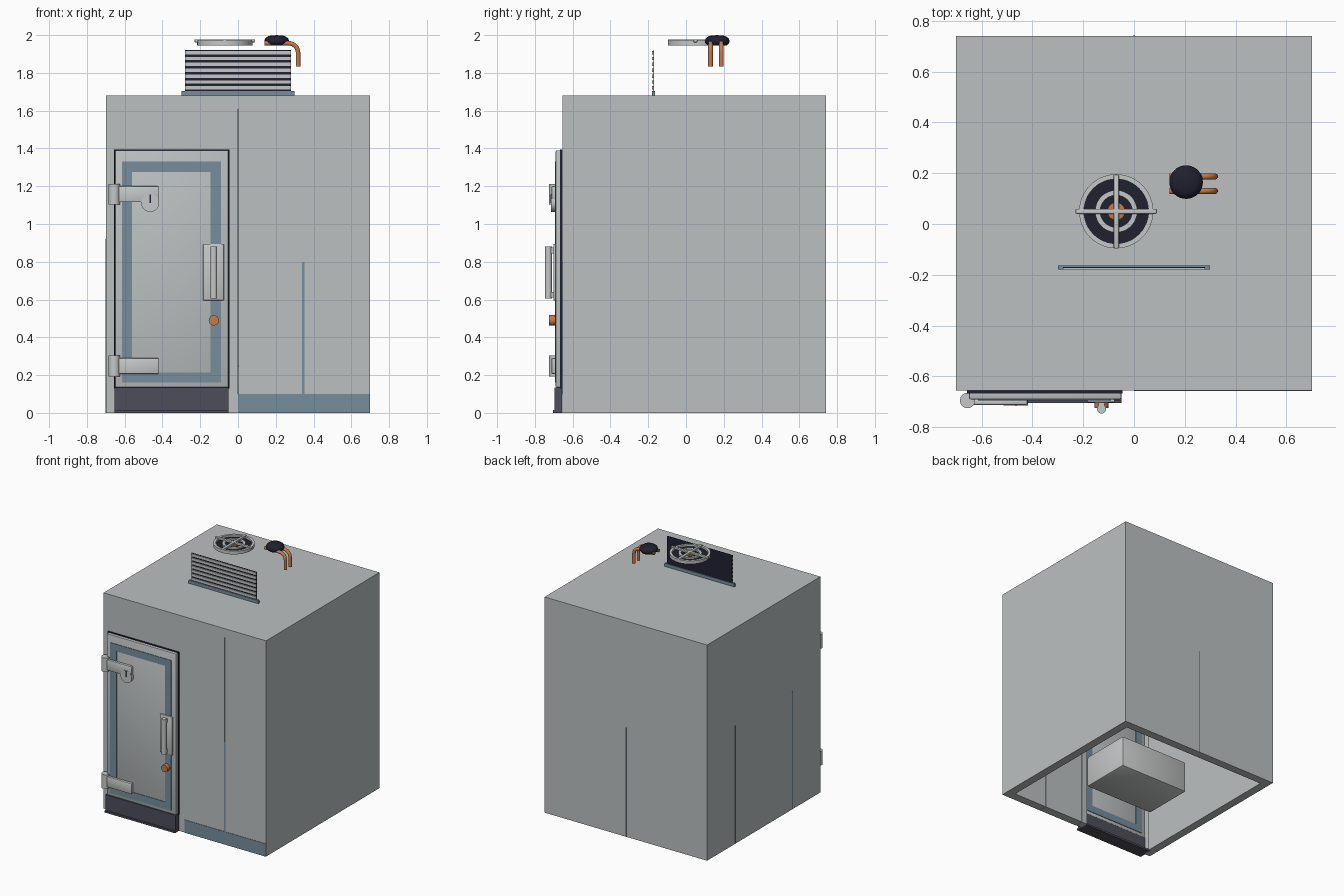
import bpy, bmesh, math
from mathutils import Vector

cube = bpy.data.objects.get("Cube")
if cube:
    bpy.data.objects.remove(cube)


def material(name, r, g, b):
    m = bpy.data.materials.new(name)
    m.use_nodes = True
    m.diffuse_color = (r, g, b, 1)
    m.node_tree.nodes["Principled BSDF"].inputs["Base Color"].default_value = (r, g, b, 1)
    return m


PANEL = material("panel grey", 0.50, 0.53, 0.53)
METAL = material("light metal", 0.56, 0.58, 0.58)
BLUE = material("slate blue", 0.18, 0.27, 0.33)
RUBBER = material("dark rubber", 0.075, 0.075, 0.10)
BLACK = material("blue black", 0.014, 0.015, 0.028)
COPPER = material("copper", 0.56, 0.20, 0.07)


def finish(name, bm, mat, smooth=False):
    me = bpy.data.meshes.new(name)
    bmesh.ops.recalc_face_normals(bm, faces=bm.faces)
    bm.to_mesh(me)
    bm.free()
    ob = bpy.data.objects.new(name, me)
    bpy.context.collection.objects.link(ob)
    me.materials.append(mat)
    if smooth:
        bpy.ops.object.select_all(action='DESELECT')
        ob.select_set(True)
        bpy.context.view_layer.objects.active = ob
        bpy.ops.object.shade_smooth_by_angle(angle=math.radians(40))
    return ob


def add_box(bm, x, y, z):
    vs = bmesh.ops.create_cube(bm, size=1)["verts"]
    for v in vs:
        v.co = [(a + b) / 2 + c * (b - a) for (a, b), c in zip((x, y, z), v.co)]


def box(name, x, y, z, mat, bevel=0):
    bm = bmesh.new()
    add_box(bm, x, y, z)
    if bevel:
        bmesh.ops.bevel(bm, geom=bm.edges[:], offset=bevel, segments=2,
                        profile=0.5, affect='EDGES')
    return finish(name, bm, mat, bool(bevel))


def frame(name, x, y, z, w, mat):
    """Rectangular border of width w standing in the xz plane."""
    bm = bmesh.new()
    for a, b in ((x[0], x[0] + w), (x[1] - w, x[1])):
        add_box(bm, (a, b), y, z)
    for a, b in ((z[0], z[0] + w), (z[1] - w, z[1])):
        add_box(bm, (x[0] + w, x[1] - w), y, (a, b))
    return finish(name, bm, mat)


def lathe(name, profile, centre, mat, axis='Z', steps=40):
    """Spin (radius, height) points around an axis through centre."""
    bm = bmesh.new()
    vs = [bm.verts.new((r, 0, h)) for r, h in profile]
    es = [bm.edges.new(p) for p in zip(vs, vs[1:])]
    bmesh.ops.spin(bm, geom=vs + es, cent=(0, 0, 0), axis=(0, 0, 1),
                   angle=math.tau, steps=steps)
    bmesh.ops.remove_doubles(bm, verts=bm.verts, dist=1e-5)
    for v in bm.verts:
        x, y, z = v.co
        v.co = Vector(centre) + (Vector((x, -z, y)) if axis == 'Y' else v.co)
    return finish(name, bm, mat, True)


def cylinder(name, r, h, centre, mat, axis='Z'):
    return lathe(name, [(0, 0), (r, 0), (r, h), (0, h)], centre, mat, axis)


def ring(name, r0, r1, h, centre):
    return lathe(name, [(r0, 0), (r1, 0), (r1, h), (r0, h), (r0, 0)], centre, METAL, 'Z', 48)


# Insulated walls with an open floor, and the roof slab
X, YF, YB, T, H = 0.70, -0.655, 0.74, 0.065, 1.61
front = (YF, YF + T)
DX, DTOP = (-0.65, -0.05), 1.385
box("front_wall_left_jamb", (-X, DX[0]), front, (0, H), PANEL)
box("front_wall_right_jamb", (DX[1], 0), front, (0, H), PANEL)
box("front_wall_lintel", DX, front, (DTOP, H), PANEL)
box("front_wall_middle_panel", (0.002, 0.343), front, (0, H), PANEL)
box("front_wall_end_panel", (0.345, X), front, (0, H), PANEL)
box("back_wall", (-X, X), (YB - T, YB), (0, H), PANEL)
for side, s in (("left", 1), ("right", -1)):
    box(side + "_wall", sorted((s * X, s * (X - T))), (YF + T, YB - T), (0, H), PANEL)
box("roof_slab", (-X, X), (YF, YB), (H, 1.68), PANEL)

# Base strip and panel seams
box("front_base_strip", (0, X), (YF - 0.003, YF), (0, 0.10), BLUE)
box("front_seam", (0.338, 0.352), (YF - 0.003, YF), (0.10, 0.80), BLUE)
box("back_seam", (-0.004, 0.004), (YB, YB + 0.001), (0, 0.85), BLUE)
for y in (0.39, -0.31):
    box("side_seam", (-X - 0.001, -X), (y - 0.004, y + 0.004), (0, 0.92), BLUE)

# Door leaf, gasket, painted border and kick plate
box("door_gasket", (-0.657, -0.045), (-0.668, -0.656), (0.13, 1.395), BLACK)
box("door_leaf", (-0.65, -0.05), (-0.69, -0.65), (0.135, 1.39), PANEL, 0.006)
for name, y in (("outer", (-0.694, -0.69)), ("inner", (-0.65, -0.645))):
    frame("door_border_" + name, (-0.615, -0.09), y, (0.16, 1.33), 0.055, BLUE)
box("kick_plate", (-0.655, -0.05), (-0.695, -0.65), (0.015, 0.135), RUBBER)
box("threshold", (-0.655, -0.05), (-0.705, -0.60), (0, 0.015), RUBBER)

# Hinges
for name, z in (("lower", 0.248), ("upper", 1.158)):
    cylinder(name + "_hinge_barrel", 0.03, 0.11, (-0.655, -0.695, z - 0.055), METAL)
    box(name + "_hinge_strap", (-0.64, -0.42), (-0.712, -0.69), (z - 0.042, z + 0.042), METAL, 0.006)
cylinder("lock_boss", 0.048, 0.024, (-0.465, -0.69, 1.112), METAL, 'Y')
box("keyhole", (-0.469, -0.461), (-0.717, -0.713), (1.11, 1.155), BLACK)

# Handle and release knob
box("handle_plate", (-0.185, -0.075), (-0.702, -0.69), (0.595, 0.895), METAL, 0.005)
cylinder("handle_grip", 0.018, 0.275, (-0.128, -0.728, 0.605), METAL)
for z in (0.625, 0.86):
    box("handle_post", (-0.14, -0.116), (-0.728, -0.70), (z - 0.015, z + 0.015), METAL)
cylinder("release_knob", 0.027, 0.035, (-0.128, -0.69, 0.49), COPPER, 'Y')

# Unit housing standing inside on the floor line
box("unit_housing", (-0.30, 0.30), (-0.175, 0.23), (0.002, 0.25), METAL, 0.012)

# Condenser grille with slats and its base rail
box("grille_back", (-0.28, 0.28), (-0.173, -0.169), (1.70, 1.92), BLACK)
for i in range(7):
    z = 1.712 + i * 0.031
    box("grille_slat", (-0.28, 0.28), (-0.180, -0.173), (z, z + 0.018), METAL)
box("grille_rail", (-0.30, 0.30), (-0.180, -0.164), (1.68, 1.705), BLUE)

# Fan with guard rings, cross bars and hub
FX, FY = -0.07, 0.05
cylinder("fan_disc", 0.13, 0.008, (FX, FY, 1.948), BLACK)
ring("fan_outer_ring", 0.127, 0.146, 0.025, (FX, FY, 1.946))
ring("fan_inner_ring", 0.063, 0.083, 0.012, (FX, FY, 1.956))
cylinder("fan_hub", 0.035, 0.012, (FX, FY, 1.956), COPPER)
box("guard_bar_across", (FX - 0.16, FX + 0.16), (FY - 0.01, FY + 0.01), (1.962, 1.978), METAL, 0.004)
box("guard_bar_along", (FX - 0.01, FX + 0.01), (FY - 0.145, FY + 0.145), (1.962, 1.978), METAL, 0.004)

# Compressor dome and copper pipes
lathe("compressor", [(0, 1.945), (0.05, 1.945), (0.063, 1.958), (0.066, 1.97), (0.06, 1.984),
                     (0.042, 1.996), (0, 2.0)], (0.205, 0.165, 0), BLACK)
for y in (0.13, 0.187):
    cu = bpy.data.curves.new("copper_pipe", 'CURVE')
    cu.dimensions = '3D'
    cu.bevel_depth = 0.0125
    cu.bevel_resolution = 3
    cu.use_fill_caps = True
    path = [(0.14, 1.957)]
    for i in range(9):
        a = math.pi / 2 * (1 - i / 8)
        path.append((0.268 + 0.05 * math.cos(a), 1.907 + 0.05 * math.sin(a)))
    path.append((0.318, 1.835))
    sp = cu.splines.new('POLY')
    sp.points.add(len(path) - 1)
    for p, (x, z) in zip(sp.points, path):
        p.co = (x, y, z, 1)
    sp.use_smooth = True
    cu.materials.append(COPPER)
    bpy.context.collection.objects.link(bpy.data.objects.new("copper_pipe", cu))
